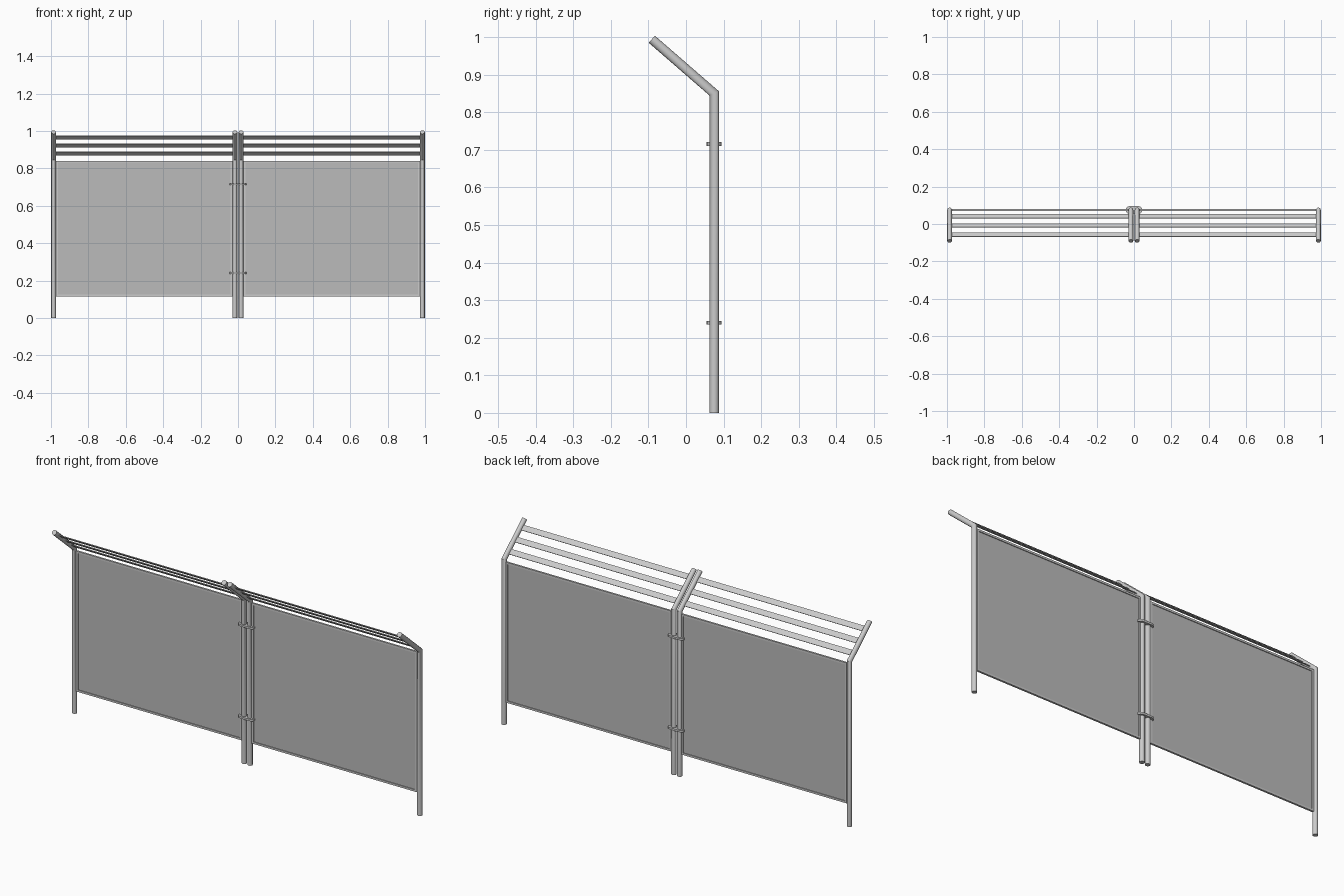
import bpy, bmesh, math
from mathutils import Vector, Matrix

old = bpy.data.objects.get("Cube")
if old:
    bpy.data.objects.remove(old, do_unlink=True)


def material(name, grey, alpha=1.0):
    m = bpy.data.materials.new(name)
    m.use_nodes = True
    m.diffuse_color = (grey, grey, grey, alpha)
    node = m.node_tree.nodes["Principled BSDF"]
    node.inputs["Base Color"].default_value = (grey, grey, grey, 1)
    node.inputs["Alpha"].default_value = alpha
    return m


STEEL = material("galvanised steel", 0.6)
MESH = material("mesh infill", 0.5, 0.6)

POST_Y, BEND_Z = 0.075, 0.85
TIP = Vector((0, -0.091, 0.994))
BEND = Vector((0, POST_Y, BEND_Z))
ARM = TIP - BEND
TILT = math.atan2(ARM.z, -ARM.y)
POST_R = 0.0125


def finish(bm, name, mat, smooth=False):
    bmesh.ops.recalc_face_normals(bm, faces=bm.faces)
    me = bpy.data.meshes.new(name)
    bm.to_mesh(me)
    bm.free()
    me.materials.append(mat)
    ob = bpy.data.objects.new(name, me)
    bpy.context.collection.objects.link(ob)
    if smooth:
        bpy.ops.object.select_all(action='DESELECT')
        ob.select_set(True)
        bpy.context.view_layer.objects.active = ob
        bpy.ops.object.shade_smooth_by_angle(angle=math.radians(35))
    return ob


def box(bm, size, centre, tilt=0.0):
    mat = (Matrix.Translation(centre) @ Matrix.Rotation(tilt, 4, 'X')
           @ Matrix.Diagonal((*size, 1)))
    bmesh.ops.create_cube(bm, size=1, matrix=mat)


def post(name, x, sides=20):
    """Round tube with a mitred bend leaning to the front."""
    bm = bmesh.new()
    rings = []
    stations = [((0, POST_Y, 0), 0, 1),
                (BEND, (math.pi / 2 - TILT) / 2, 1 / math.cos((math.pi / 2 - TILT) / 2)),
                (TIP, math.pi / 2 - TILT, 1)]
    for point, lean, stretch in stations:
        rot = Matrix.Rotation(lean, 3, 'X')
        ring = []
        for i in range(sides):
            a = math.tau * i / sides
            p = Vector((POST_R * math.cos(a), POST_R * stretch * math.sin(a), 0))
            ring.append(bm.verts.new(rot @ p + Vector(point) + Vector((x, 0, 0))))
        rings.append(ring)
    for lo, hi in zip(rings, rings[1:]):
        for i in range(sides):
            j = (i + 1) % sides
            bm.faces.new((lo[i], lo[j], hi[j], hi[i]))
    bm.faces.new(rings[0])
    bm.faces.new(rings[-1])
    finish(bm, name, STEEL, True)


def clamp(name, z, half=0.045, r=0.02, h=0.01, steps=8):
    """Rounded band tying the two middle posts together."""
    bm = bmesh.new()
    outline = []
    for side in (1, -1):
        for i in range(steps + 1):
            a = -math.pi / 2 + math.pi * i / steps
            outline.append(bm.verts.new((side * (half - r + r * math.cos(a)),
                                         POST_Y + side * r * math.sin(a), z - h / 2)))
    face = bm.faces.new(outline)
    new = bmesh.ops.extrude_face_region(bm, geom=[face])["geom"]
    bmesh.ops.translate(bm, vec=(0, 0, h),
                        verts=[v for v in new if isinstance(v, bmesh.types.BMVert)])
    finish(bm, name, STEEL, True)


X_IN, X_OUT, Z_LO, Z_HI, BAR = 0.029, 0.973, 0.115, 0.84, 0.01
X_MID, Z_MID = (X_IN + X_OUT) / 2, (Z_LO + Z_HI) / 2
WIDTH, HEIGHT = X_OUT - X_IN, Z_HI - Z_LO

for side, label in ((1, "left"), (-1, "right")):
    post(label + "_outer_post", side * 0.986)
    post(label + "_inner_post", side * 0.0165)

    # Panel frame
    bm = bmesh.new()
    for z in (Z_LO + BAR / 2, Z_HI - BAR / 2):
        box(bm, (WIDTH, BAR, BAR), (side * X_MID, POST_Y, z))
    for x in (X_IN + BAR / 2, X_OUT - BAR / 2):
        box(bm, (BAR, BAR, HEIGHT - 2 * BAR), (side * x, POST_Y, Z_MID))
    finish(bm, label + "_frame", STEEL)

    # Mesh infill sheet
    bm = bmesh.new()
    box(bm, (WIDTH - 2 * BAR, 0.002, HEIGHT - 2 * BAR), (side * X_MID, POST_Y, Z_MID))
    finish(bm, label + "_infill", MESH)

    # Three flat slats across the leaning arms
    for n, t in enumerate((0.2, 0.5, 0.8), 1):
        bm = bmesh.new()
        centre = BEND + ARM * t
        centre.x = side * (0.986 + 0.0165) / 2
        box(bm, (0.986 - 0.0165, 0.028, 0.004), centre, -TILT)
        finish(bm, f"{label}_slat_{n}", STEEL)

clamp("upper_clamp", 0.715)
clamp("lower_clamp", 0.24)
